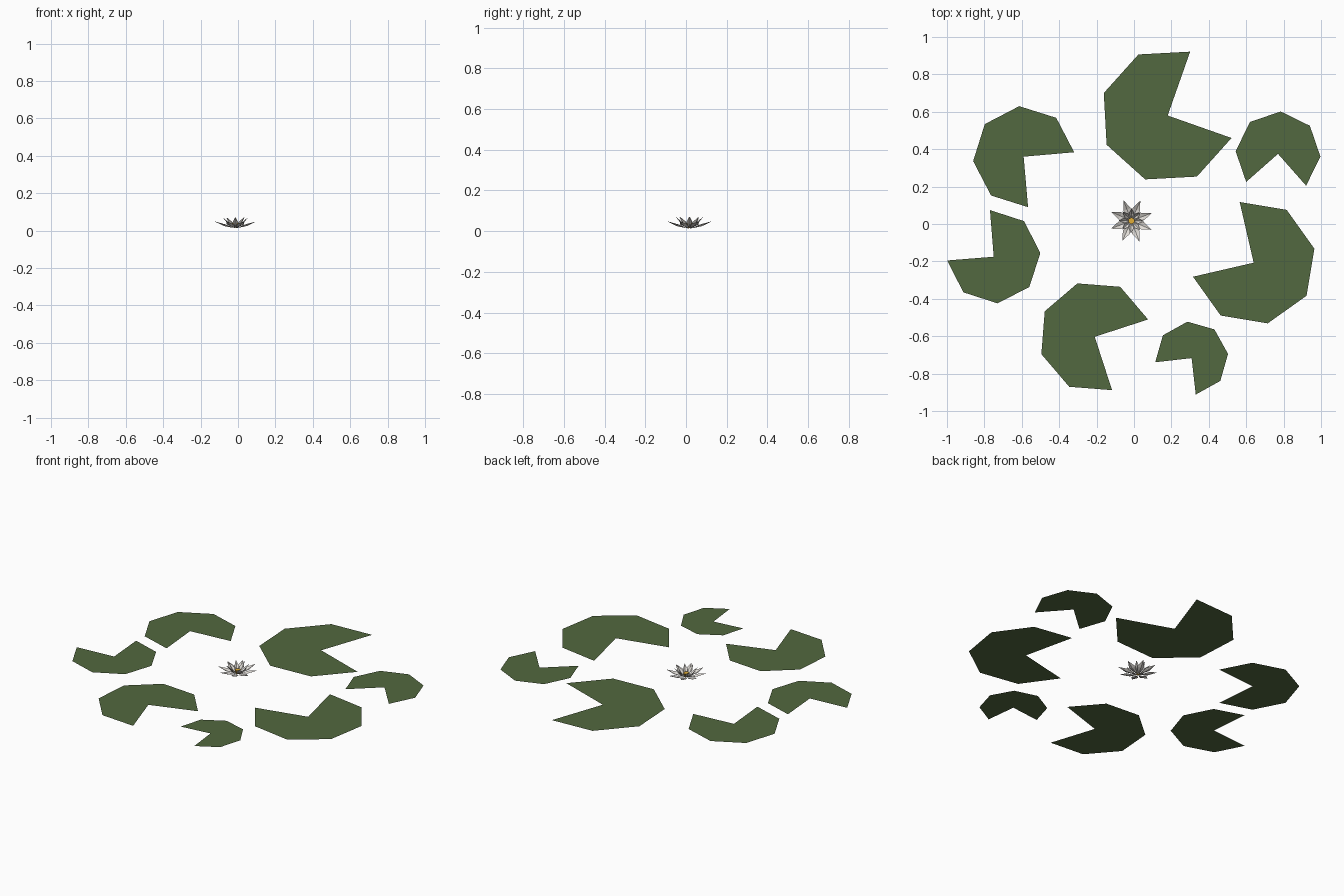
import bpy, bmesh
from math import cos, sin, radians, pi
from mathutils import Matrix

if "Cube" in bpy.data.objects:
    bpy.data.objects.remove(bpy.data.objects["Cube"])


def material(name, color):
    m = bpy.data.materials.new(name)
    m.diffuse_color = (*color, 1)
    m.use_nodes = True
    m.node_tree.nodes["Principled BSDF"].inputs["Base Color"].default_value = m.diffuse_color
    return m


GREEN = material("pad_green", (0.085, 0.14, 0.05))
WHITE = material("petal_white", (0.75, 0.72, 0.68))
YELLOW = material("stamen_yellow", (0.75, 0.42, 0.04))


def finish(bm, name, mat, loc=(0, 0, 0)):
    me = bpy.data.meshes.new(name)
    bm.to_mesh(me)
    bm.free()
    me.materials.append(mat)
    ob = bpy.data.objects.new(name, me)
    ob.location = loc
    bpy.context.collection.objects.link(ob)
    return ob


# Lily pads: octagon fans with a quarter missing (x, y, radius, start angle)
PADS = [
    (0.18, 0.58, 0.362, 70.6),
    (-0.59, 0.36, 0.271, 5.0),
    (-0.75, -0.175, 0.25, 184.6),
    (-0.21, -0.603, 0.30, 18.0),
    (0.308, -0.717, 0.196, -83.5),
    (0.64, -0.207, 0.333, 193.0),
    (0.77, 0.375, 0.227, -48.6),
]
for i, (x, y, r, start) in enumerate(PADS):
    bm = bmesh.new()
    hub = bm.verts.new((0, 0, 0))
    rim = []
    for k in range(7):
        a = radians(start + 45 * k)
        rim.append(bm.verts.new((r * cos(a), r * sin(a), 0)))
    for a, b in zip(rim, rim[1:]):
        bm.faces.new((hub, a, b))
    finish(bm, f"lily_pad_{i + 1}", GREEN, (x, y, 0))

# Flower: rings of pointed petals creased along the middle
FLOWER = (-0.014, 0.017, 0)


def petal_ring(name, count, offset, reach, tip_z, width):
    bm = bmesh.new()
    z0 = 0.013
    rise = tip_z - z0
    for k in range(count):
        rot = Matrix.Rotation(radians(offset) + 2 * pi * k / count, 4, 'Z')
        pts = [
            (0.008, 0, z0),
            (reach * 0.55, -width, z0 + rise * 0.55),
            (reach * 0.55, 0, z0 + rise * 0.32),
            (reach * 0.55, width, z0 + rise * 0.55),
            (reach, 0, tip_z),
        ]
        base, right, mid, left, tip = [bm.verts.new(rot @ Matrix.Translation(p).translation) for p in pts]
        for f in ((base, right, mid), (base, mid, left), (right, tip, mid), (mid, tip, left)):
            bm.faces.new(f)
    finish(bm, name, WHITE, FLOWER)


petal_ring("outer_petals", 8, 21, 0.118, 0.048, 0.021)
petal_ring("inner_petals", 8, 43.5, 0.068, 0.071, 0.014)

# Yellow stamen cluster
bm = bmesh.new()
bmesh.ops.create_cone(bm, cap_ends=True, segments=6, radius1=0.010, radius2=0.018,
                      depth=0.024, matrix=Matrix.Translation((0, 0, 0.028)))
finish(bm, "stamens", YELLOW, FLOWER)
